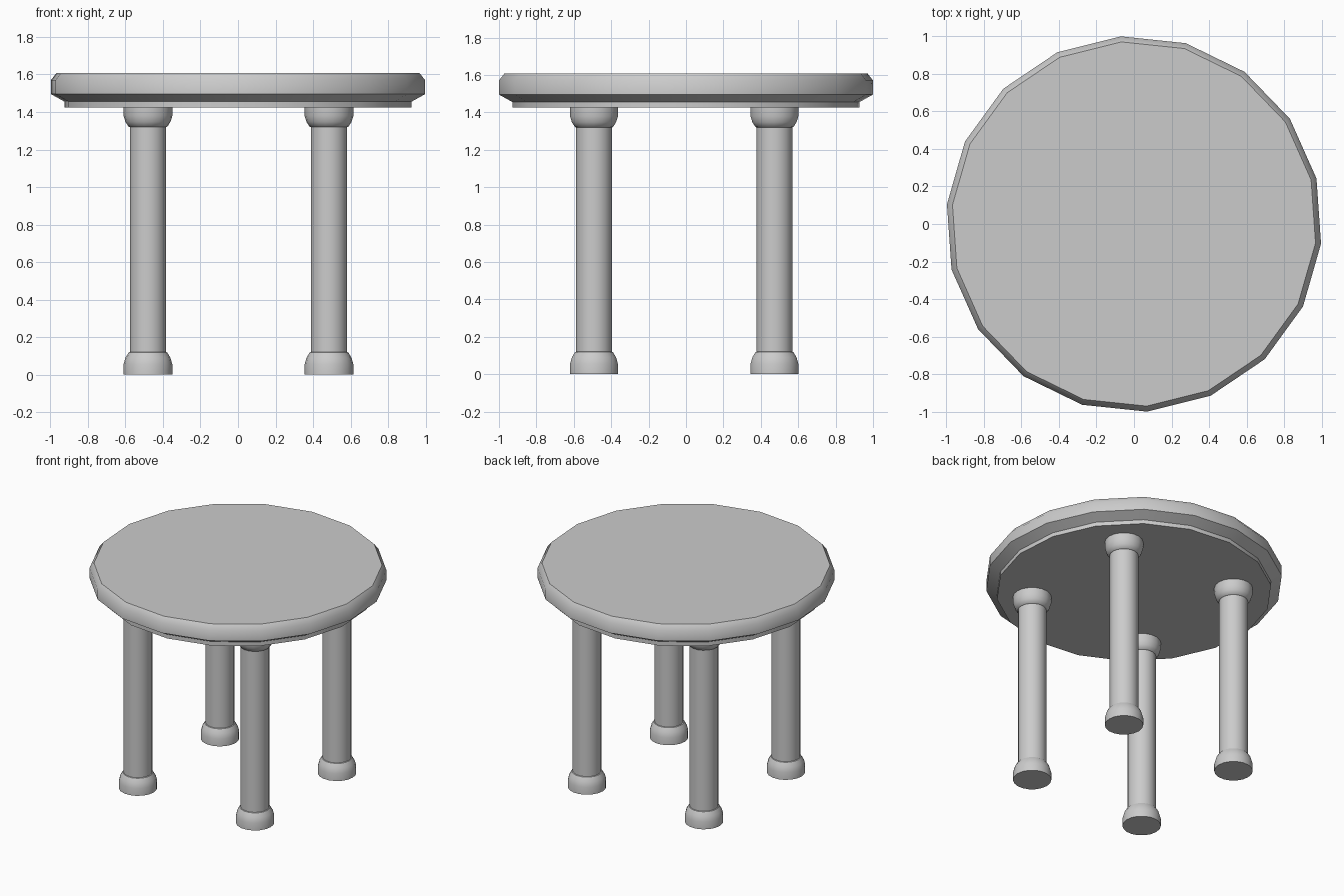
import bpy, bmesh
from math import cos, sin, radians

if "Cube" in bpy.data.objects:
    bpy.data.objects.remove(bpy.data.objects["Cube"])


def lathe(name, profile, sides, offset, location, angle):
    """Closed solid of revolution from (radius, z) points, bottom to top."""
    bm = bmesh.new()
    rings = []
    for r, z in profile:
        ring = []
        for i in range(sides):
            a = radians(offset + 360 * i / sides)
            ring.append(bm.verts.new((r * cos(a), r * sin(a), z)))
        rings.append(ring)
    for low, high in zip(rings, rings[1:]):
        for i in range(sides):
            j = (i + 1) % sides
            bm.faces.new((low[i], low[j], high[j], high[i]))
    bm.faces.new(rings[0][::-1])
    bm.faces.new(rings[-1])
    mesh = bpy.data.meshes.new(name)
    bm.to_mesh(mesh)
    bm.free()
    obj = bpy.data.objects.new(name, mesh)
    bpy.context.collection.objects.link(obj)
    obj.location = location
    bpy.ops.object.select_all(action='DESELECT')
    obj.select_set(True)
    bpy.context.view_layer.objects.active = obj
    bpy.ops.object.shade_smooth_by_angle(angle=radians(angle))
    return obj


# Round seat: 18 sides, stepped underside and chamfered top rim
seat = [(0.93, 1.425), (0.93, 1.455), (1.0025, 1.495), (1.0025, 1.57), (0.973, 1.608)]
lathe("seat", seat, 18, 14, (0, 0, 0), 50)

# Legs: straight shaft with a rounded foot and a matching collar under the seat
foot = [(0.13, 0), (0.13, 0.055), (0.12, 0.09), (0.103, 0.118), (0.097, 0.12)]
collar = [(r, 1.43 - z * 0.92) for r, z in reversed(foot)]
for side, x in (("left", -0.48), ("right", 0.485)):
    for end, y in (("front", -0.492), ("back", 0.473)):
        lathe(f"{end}_{side}_leg", foot + collar, 18, 0, (x, y, 0), 40)
